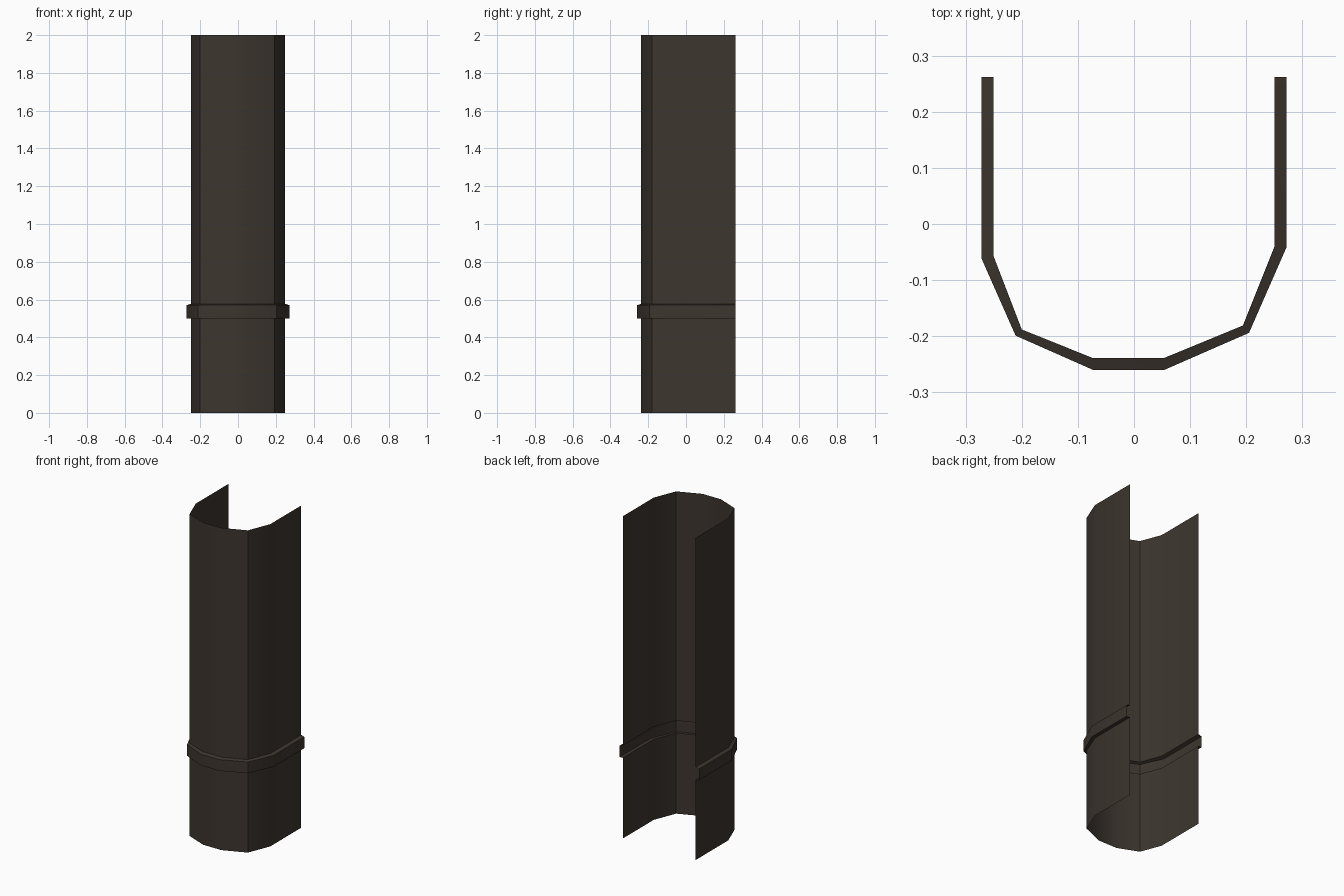
import bpy, bmesh

if "Cube" in bpy.data.objects:
    bpy.data.objects.remove(bpy.data.objects["Cube"])

# One dark brown colour for the whole model
mat = bpy.data.materials.new("dark brown")
mat.diffuse_color = (0.046, 0.036, 0.028, 1)
mat.use_nodes = True
mat.node_tree.nodes["Principled BSDF"].inputs["Base Color"].default_value = mat.diffuse_color

# U-shaped plan outlines, open at the back
INNER = [(-.25, .262), (-.25, -.058), (-.20, -.188), (-.073, -.239),
         (.053, -.239), (.194, -.181), (.25, -.041), (.25, .262)]
OUTER = [(-.272, .262), (-.272, -.061), (-.211, -.199), (-.073, -.26),
         (.054, -.26), (.205, -.194), (.272, -.041), (.272, .262)]


def sheet(name, rows):
    """Thin sheet through stacked outlines, given as (outline, height)."""
    bm = bmesh.new()
    grid = [[bm.verts.new((x, y, z)) for x, y in line] for line, z in rows]
    for a, b in zip(grid, grid[1:]):
        for i in range(len(a) - 1):
            bm.faces.new((a[i], a[i + 1], b[i + 1], b[i]))
    me = bpy.data.meshes.new(name)
    bm.to_mesh(me)
    bm.free()
    me.materials.append(mat)
    ob = bpy.data.objects.new(name, me)
    bpy.context.collection.objects.link(ob)
    bpy.ops.object.select_all(action='DESELECT')
    ob.select_set(True)
    bpy.context.view_layer.objects.active = ob
    bpy.ops.object.shade_smooth_by_angle(angle=0.6)


# Lower and upper walls, joined by a raised hollow collar
sheet("lower_shell", [(INNER, 0), (INNER, .50)])
sheet("collar", [(INNER, .50), (OUTER, .50), (OUTER, .57), (INNER, .577)])
sheet("upper_shell", [(INNER, .577), (INNER, 2)])
